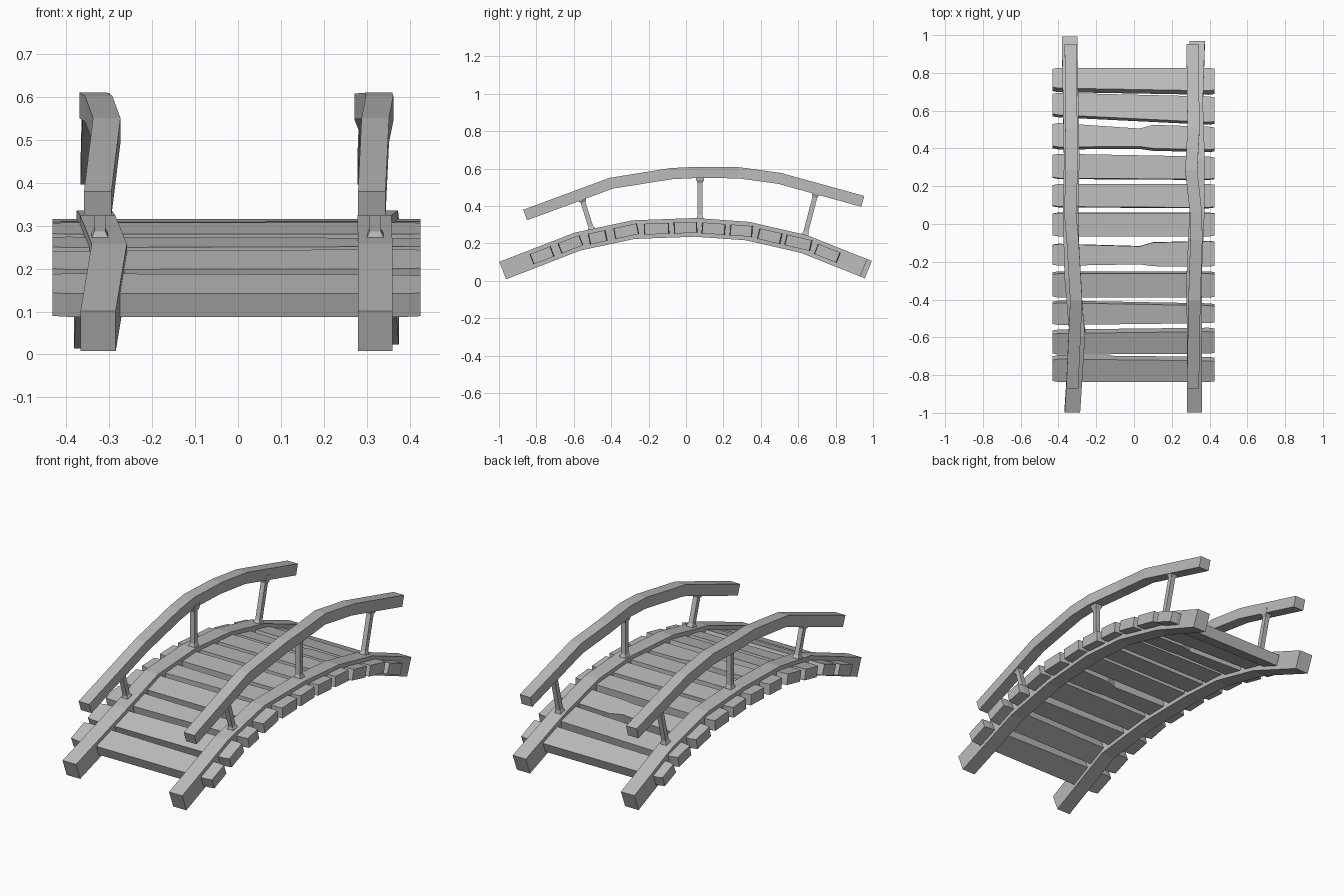
import bpy, bmesh
from math import atan2
from mathutils import Vector, Matrix

cube = bpy.data.objects.get("Cube")
if cube:
    bpy.data.objects.remove(cube)

grey = bpy.data.materials.new("weathered_grey")
grey.use_nodes = True
COLOUR = (0.5, 0.5, 0.5, 1)
grey.diffuse_color = COLOUR
grey.node_tree.nodes["Principled BSDF"].inputs["Base Color"].default_value = COLOUR


def loft(name, rings):
    """Skin a chain of four-cornered rings and cap both ends."""
    bm = bmesh.new()
    loops = [[bm.verts.new(p) for p in ring] for ring in rings]
    for a, b in zip(loops, loops[1:]):
        for i in range(4):
            j = (i + 1) % 4
            bm.faces.new((a[i], a[j], b[j], b[i]))
    bm.faces.new(loops[0])
    bm.faces.new(loops[-1])
    bmesh.ops.recalc_face_normals(bm, faces=bm.faces)
    mesh = bpy.data.meshes.new(name)
    bm.to_mesh(mesh)
    bm.free()
    mesh.materials.append(grey)
    obj = bpy.data.objects.new(name, mesh)
    bpy.context.collection.objects.link(obj)
    return obj


def arched_timber(name, path, xs, width, height):
    """Sweep a rectangle along a (y, z) arch, wandering sideways through xs."""
    rings = []
    for i, ((y, z), x) in enumerate(zip(path, xs)):
        a, b = path[max(i - 1, 0)], path[min(i + 1, len(path) - 1)]
        up = Vector((0, a[1] - b[1], b[0] - a[0])).normalized() * height / 2
        side = Vector((width / 2, 0, 0))
        c = Vector((x, y, z))
        rings.append([c - side - up, c + side - up, c + side + up, c - side + up])
    return loft(name, rings)


ARCH = [(-.98, .055), (-.58, .21), (-.28, .274), (.05, .286),
        (.33, .266), (.63, .197), (.975, .06)]
RAIL = [(-.86, .352), (-.4, .522), (-.08, .573), (.06, .58),
        (.28, .578), (.5, .548), (.945, .425)]

# Main beams
arched_timber("right_beam", ARCH, [-.326, -.3, -.327, -.335, -.33, -.335, -.341], .082, .1)
arched_timber("left_beam", ARCH[:-1] + [(.95, .07)],
              [.32, .32, .318, .333, .335, .325, .335], .08, .1)

# Handrails
arched_timber("right_handrail", RAIL, [-.327, -.306, -.325, -.338, -.33, -.332, -.335], .064, .06)
arched_timber("left_handrail", RAIL, [.312, .32, .33, .328, .303, .315, .31], .064, .06)


# Posts with flared ends
def post(name, foot, head):
    foot, head = Vector(foot), Vector(head)
    axis = (head - foot).normalized()
    across = Vector((1, 0, 0)).cross(axis)
    rings = []
    for t, r in ((0, .021), (.1, .019), (.16, .013), (.84, .013), (.9, .021), (1, .023)):
        c = foot.lerp(head, t)
        rings.append([c + Vector((r * sx, 0, 0)) + across * r * sy
                      for sx, sy in ((-1, -1), (1, -1), (1, 1), (-1, 1))])
    return loft(name, rings)


POSTS = {"front": ((-.5, .26), (-.56, .45)),
         "middle": ((.075, .31), (.075, .565)),
         "back": ((.63, .22), (.7, .49))}
for side, x in (("right", -.322), ("left", .32)):
    for place, (foot, head) in POSTS.items():
        post(f"{side}_{place}_post", (x, *foot), (x, *head))


# Deck planks: front and back edge at the right end, then at the left end
def arch_at(y):
    for (y0, z0), (y1, z1) in zip(ARCH, ARCH[1:]):
        if y <= y1:
            return z0 + (z1 - z0) * (y - y0) / (y1 - y0), atan2(z1 - z0, y1 - y0)


PLANKS = [(-.83, -.7, -.83, -.71), (-.685, -.565, -.68, -.555), (-.53, -.41, -.52, -.425),
          (-.385, -.255, -.385, -.255), (-.22, -.105, -.225, -.09), (-.065, .06, -.065, .06),
          (.09, .21, .085, .21), (.24, .37, .235, .355), (.4, .53, .385, .51),
          (.57, .69, .53, .67), (.705, .82, .69, .82)]
THICK = .058
for n, (f0, b0, f1, b1) in enumerate(PLANKS):
    middle = (f0 + b0 + f1 + b1) / 4
    z, tilt = arch_at(middle)
    turn = Matrix.Rotation(tilt, 3, "X")
    stations = [(-.432, f0 + .006, b0 - .006), (-.4, f0, b0), (.395, f1, b1), (.425, f1 + .004, b1 - .004)]
    if n in (4, 8):  # two worn planks with a waist
        stations.insert(2, (.03, (f0 + f1) / 2 + .01, (b0 + b1) / 2 - .02))
        stations.insert(3, (.1, (f0 + f1) / 2, (b0 + b1) / 2))
    rings = []
    for x, front, back in stations:
        corners = ((front, -1), (back, -1), (back, 1), (front, 1))
        rings.append([turn @ Vector((x, y - middle, s * THICK / 2)) + Vector((0, middle, z))
                      for y, s in corners])
    loft(f"plank_{n + 1}", rings)
